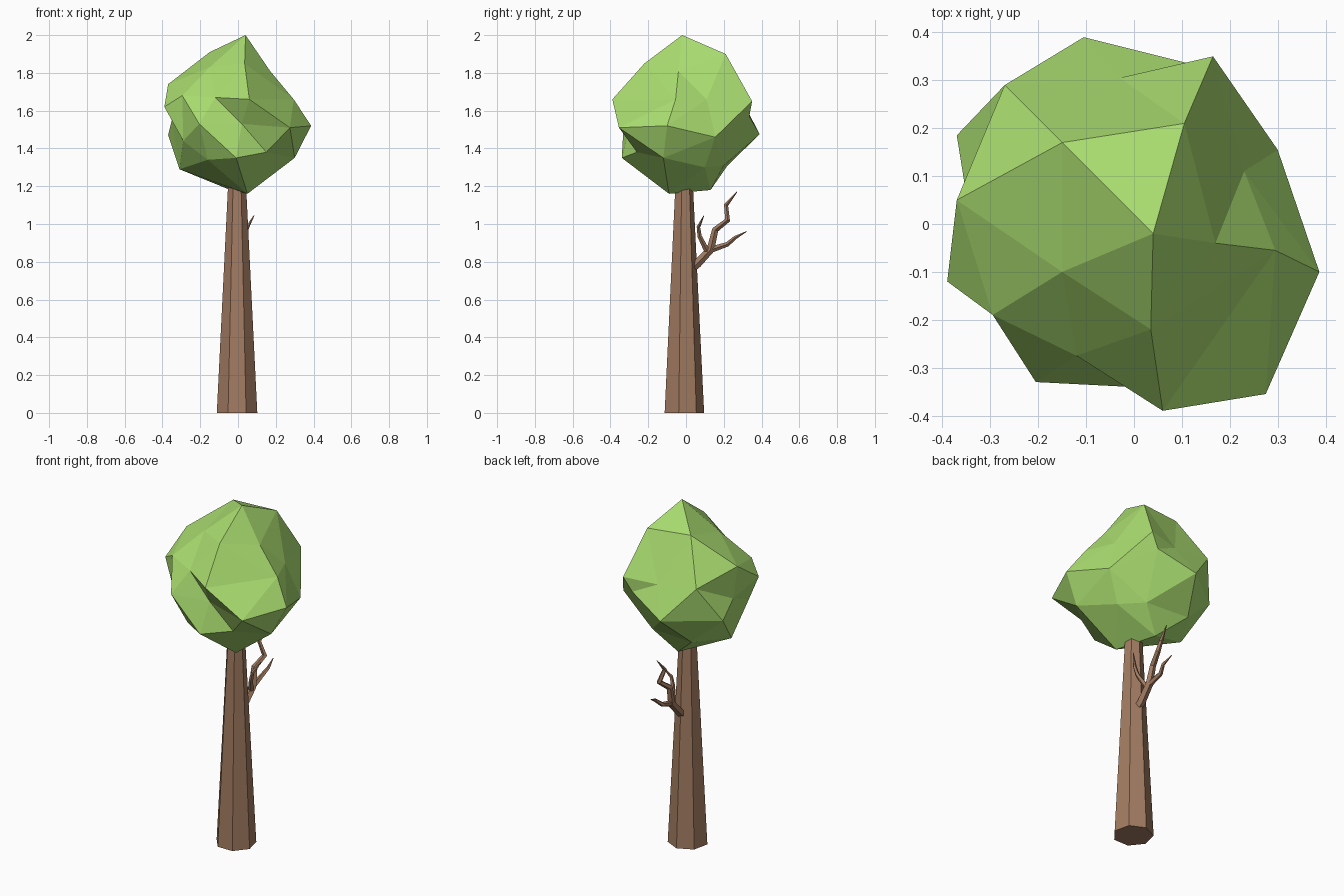
import bpy, bmesh, math
from mathutils import Vector


def material(name, rgb):
    m = bpy.data.materials.new(name)
    m.diffuse_color = (*rgb, 1)
    return m


bark = material("bark", (0.36, 0.20, 0.12))
leaf = material("leaf", (0.40, 0.72, 0.16))


def finish(bm, name, mat):
    bmesh.ops.recalc_face_normals(bm, faces=bm.faces)
    me = bpy.data.meshes.new(name)
    bm.to_mesh(me)
    bm.free()
    me.materials.append(mat)
    ob = bpy.data.objects.new(name, me)
    bpy.context.collection.objects.link(ob)


def tube(name, path, radii, sides, start=0.0):
    """Tapered faceted limb following a path."""
    bm = bmesh.new()
    pts = [Vector(p) for p in path]
    rings = []
    for i, p in enumerate(pts):
        d = (pts[min(i + 1, len(pts) - 1)] - pts[max(i - 1, 0)]).normalized()
        u = (Vector((1, 0, 0)) - d * d.x).normalized()
        v = d.cross(u)
        rings.append([bm.verts.new(p + radii[i] * (u * math.cos(a) + v * math.sin(a)))
                      for a in (start + math.tau * k / sides for k in range(sides))])
    for a, b in zip(rings, rings[1:]):
        for k in range(sides):
            j = (k + 1) % sides
            bm.faces.new((a[k], a[j], b[j], b[k]))
    bm.faces.new(rings[0])
    bm.faces.new(rings[-1])
    finish(bm, name, bark)


# Seven-sided trunk
tube("trunk", [(-0.005, -0.014, 0), (-0.005, -0.012, 1.3)], [0.11, 0.044], 7, math.pi / 2)

# Forked bare branch at the back
tube("branch", [(0, 0.0, 0.745), (0.0, 0.06, 0.79), (0.005, 0.13, 0.865), (0.0, 0.155, 0.97),
                (0.02, 0.22, 1.02), (-0.01, 0.212, 1.10), (0.0, 0.27, 1.17)],
     [0.026, 0.024, 0.022, 0.018, 0.015, 0.012, 0.002], 5)
tube("outer_twig", [(0.005, 0.12, 0.86), (0.0, 0.22, 0.893), (0.015, 0.26, 0.928), (0.005, 0.32, 0.96)],
     [0.018, 0.013, 0.010, 0.002], 5)
tube("inner_twig", [(0.005, 0.115, 0.85), (0.035, 0.072, 0.935), (0.05, 0.066, 0.985), (0.085, 0.095, 1.045)],
     [0.016, 0.012, 0.010, 0.002], 5)

# Faceted crown: corner points joined by the hull of their directions
corners = [
    (0.04, -0.02, 2.0), (-0.15, 0.17, 1.91), (0.105, 0.21, 1.90), (0.035, -0.22, 1.85),
    (0.06, -0.39, 1.66), (-0.15, -0.10, 1.83), (-0.12, -0.275, 1.67), (0.275, -0.355, 1.51),
    (0.387, -0.10, 1.52), (0.295, -0.055, 1.66), (0.17, -0.04, 1.81), (0.23, 0.11, 1.66),
    (0.30, 0.155, 1.46), (0.165, 0.35, 1.65), (-0.105, 0.39, 1.475), (-0.27, 0.29, 1.67),
    (-0.37, 0.05, 1.74), (-0.39, -0.12, 1.62), (-0.295, -0.19, 1.68), (-0.205, -0.33, 1.53),
    (-0.01, -0.34, 1.35), (0.02, -0.29, 1.53), (0.15, -0.26, 1.38), (0.30, -0.12, 1.35),
    (0.20, 0.10, 1.30), (0.05, -0.09, 1.16), (-0.04, 0.13, 1.18), (-0.31, 0.02, 1.29),
    (0.08, 0.20, 1.31), (-0.16, -0.24, 1.34), (-0.37, 0.185, 1.47), (-0.35, 0.06, 1.55),
    (-0.29, -0.17, 1.44), (0.115, 0.335, 1.57), (-0.03, 0.305, 1.64), (-0.19, 0.22, 1.31),
]
centre = Vector((0, 0, 1.55))
bm = bmesh.new()
verts = [bm.verts.new((Vector(c) - centre).normalized()) for c in corners]
bmesh.ops.convex_hull(bm, input=verts)
bmesh.ops.recalc_face_normals(bm, faces=bm.faces)
for v, c in zip(verts, corners):
    v.co = c
finish(bm, "crown", leaf)
